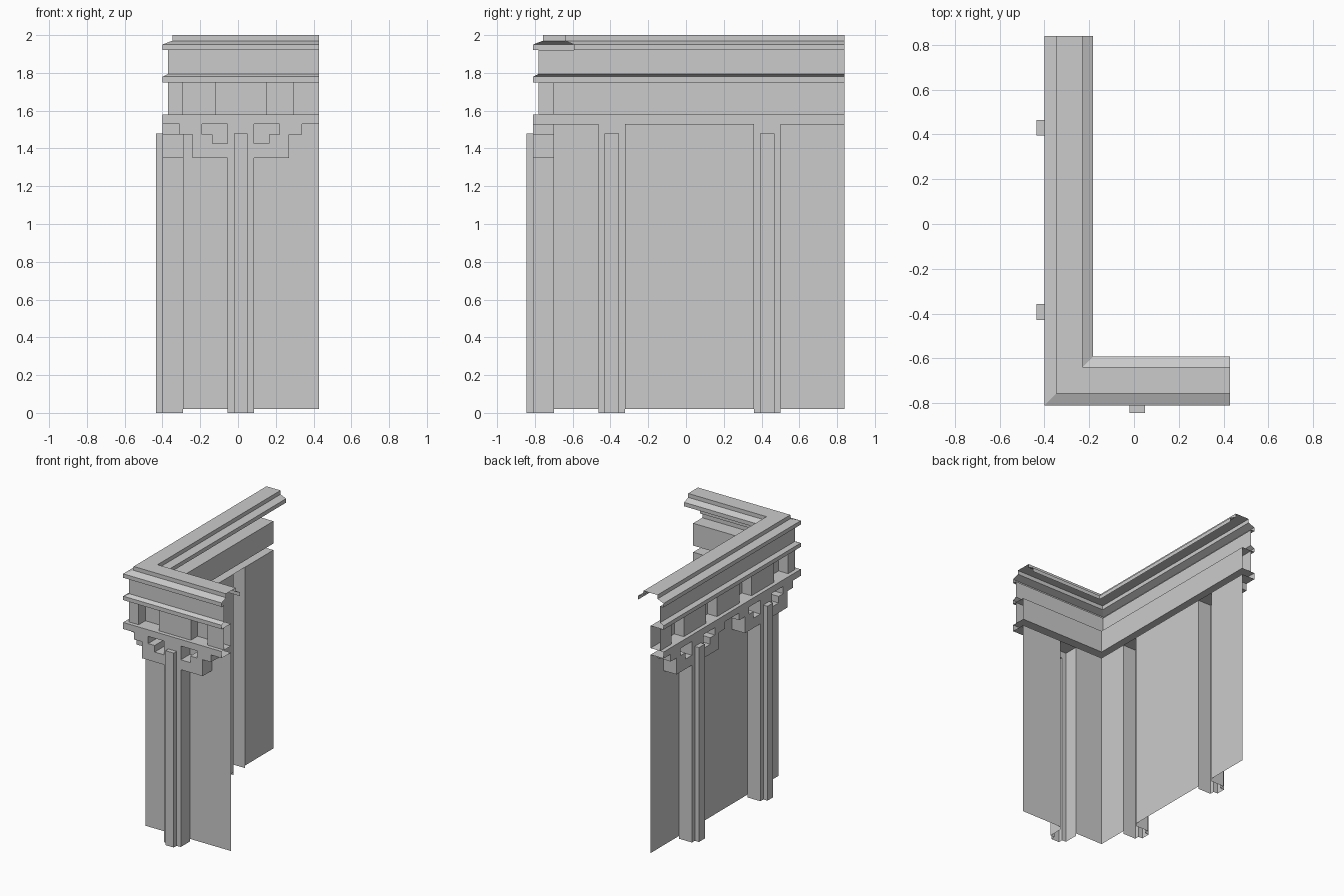
import bpy, bmesh

cube = bpy.data.objects.get("Cube")
if cube:
    bpy.data.objects.remove(cube, do_unlink=True)

# Single stone colour
stone = bpy.data.materials.new("grey_stone")
stone.use_nodes = True
stone.diffuse_color = (0.6, 0.6, 0.6, 1)
stone.node_tree.nodes["Principled BSDF"].inputs["Base Color"].default_value = (0.6, 0.6, 0.6, 1)

# Wall planes, wing ends and main heights
WALL_X, WALL_Y, END_X, END_Y = -0.29, -0.70, 0.43, 0.84
BASE, WALL_TOP, LEDGE, FRIEZE_TOP, STRIP_TOP = 0.02, 1.53, 1.58, 1.75, 1.48
HALF, STRIP, DEPTH, STRIP_DEPTH, BLOCK_DEPTH = 0.07, 0.035, 0.11, 0.145, 0.08


def front(u, d, z):
    return (u, WALL_Y - d, z)


def side(u, d, z):
    return (WALL_X - d, u, z)


def build(name, faces, recalc=True):
    """Make an object from a list of polygons, welding shared corners."""
    bm = bmesh.new()
    for pts in faces:
        bm.faces.new([bm.verts.new(p) for p in pts])
    bmesh.ops.remove_doubles(bm, verts=bm.verts, dist=0.0005)
    if recalc:
        bmesh.ops.recalc_face_normals(bm, faces=bm.faces)
    mesh = bpy.data.meshes.new(name)
    bm.to_mesh(mesh)
    bm.free()
    mesh.materials.append(stone)
    obj = bpy.data.objects.new(name, mesh)
    bpy.context.scene.collection.objects.link(obj)
    return obj


def prism(name, place, outline, depth, skip=()):
    """Outline in (along, up), pushed out from the wall and open at the back."""
    faces = [[place(u, depth, z) for u, z in outline]]
    for i, (u, z) in enumerate(outline):
        if i in skip:
            continue
        u2, z2 = outline[(i + 1) % len(outline)]
        faces.append([place(u, 0, z), place(u2, 0, z2),
                      place(u2, depth, z2), place(u, depth, z)])
    build(name, faces)


def sweep(name, profile):
    """Run an (outward, up) profile along both wings with a mitred corner."""
    def ring(d, z):
        return [(END_X, WALL_Y - d, z), (WALL_X - d, WALL_Y - d, z), (WALL_X - d, END_Y, z)]
    faces = []
    for low, high in zip(profile, profile[1:]):
        a, b = ring(*low), ring(*high)
        for j in range(2):
            faces.append([b[j], b[j + 1], a[j + 1], a[j]])
    build(name, faces, recalc=False)


def wall(name, place, start, end, centres):
    """Wall panels between the pilaster openings."""
    edges = [start]
    for c in centres:
        edges += [c - HALF, c + HALF]
    edges.append(end)
    faces = []
    for a, b in zip(edges[::2], edges[1::2]):
        quad = [place(a, 0, BASE), place(b, 0, BASE), place(b, 0, WALL_TOP), place(a, 0, WALL_TOP)]
        faces.append(quad if place is front else quad[::-1])
    build(name, faces, recalc=False)


def pilaster(name, place, c):
    """Hollow pilaster with a raised centre strip that stops below the band."""
    half = [(HALF, 0), (HALF, DEPTH), (STRIP, DEPTH), (STRIP, STRIP_DEPTH)]
    stepped = [(-u, d) for u, d in half] + half[::-1]
    plain = [stepped[i] for i in (0, 1, 2, 5, 6, 7)]
    faces = []
    for outline, z0, z1 in ((stepped, 0, STRIP_TOP), (plain, STRIP_TOP, WALL_TOP)):
        for (u, d), (u2, d2) in zip(outline, outline[1:]):
            faces.append([place(c + u, d, z0), place(c + u2, d2, z0),
                          place(c + u2, d2, z1), place(c + u, d, z1)])
    faces.append([place(c + u, d, STRIP_TOP) for u, d in stepped[2:6]])
    build(name, faces)


def bracket(name, place, c, sign):
    """Stepped corbel with a stepped opening beside the pilaster."""
    outline = [(0.07, 1.35), (0.255, 1.35), (0.255, 1.475), (0.325, 1.475),
               (0.325, WALL_TOP), (0.205, WALL_TOP), (0.205, 1.475),
               (0.15, 1.475), (0.15, 1.425), (0.07, 1.425)]
    prism(name, place, [(c + sign * u, z) for u, z in outline], DEPTH, skip=(4, 9))


def block(name, place, a, b, open_end=False):
    """Raised frieze block."""
    outline = [(a, LEDGE), (b, LEDGE), (b, FRIEZE_TOP), (a, FRIEZE_TOP)]
    prism(name, place, outline, BLOCK_DEPTH, skip=(1,) if open_end else ())


# Band, recessed frieze, moulding and cornice in one mitred run
sweep("entablature", [
    (0, WALL_TOP), (DEPTH, WALL_TOP), (DEPTH, LEDGE), (0, LEDGE),
    (0, FRIEZE_TOP), (DEPTH, FRIEZE_TOP), (DEPTH, 1.78), (0.08, 1.795),
    (0.08, 1.92), (DEPTH, 1.92), (DEPTH, 1.95), (0.058, 1.97),
    (0.058, 2.0), (-0.06, 2.0), (-0.06, 1.97), (-0.107, 1.95), (-0.107, 1.92)])

# Each wing: wall, pilasters, brackets and frieze blocks
wings = (
    ("front", front, WALL_X, END_X, [0.015], [(-0.12, 0.15), (0.29, END_X)]),
    ("side", side, WALL_Y, END_Y, [-0.393, 0.43],
     [(-0.53, -0.26), (-0.115, 0.155), (0.29, 0.555), (0.70, END_Y)]),
)
for label, place, start, end, centres, blocks in wings:
    wall(label + "_wall", place, start, end, centres)
    for i, c in enumerate(centres, 1):
        pilaster(f"{label}_pilaster_{i}", place, c)
        for sign, hand in ((-1, "a"), (1, "b")):
            bracket(f"{label}_bracket_{i}{hand}", place, c, sign)
    for i, (a, b) in enumerate(blocks, 1):
        block(f"{label}_frieze_block_{i}", place, a, b, open_end=(b == end))

# Square frieze block on the corner
x0, y0 = WALL_X - BLOCK_DEPTH, WALL_Y - BLOCK_DEPTH
corner = [(x0, WALL_Y), (x0, y0), (WALL_X, y0), (WALL_X, WALL_Y)]
sides = [[(*p, LEDGE), (*q, LEDGE), (*q, FRIEZE_TOP), (*p, FRIEZE_TOP)]
         for p, q in zip(corner, corner[1:] + corner[:1])]
build("corner_frieze_block", sides)
